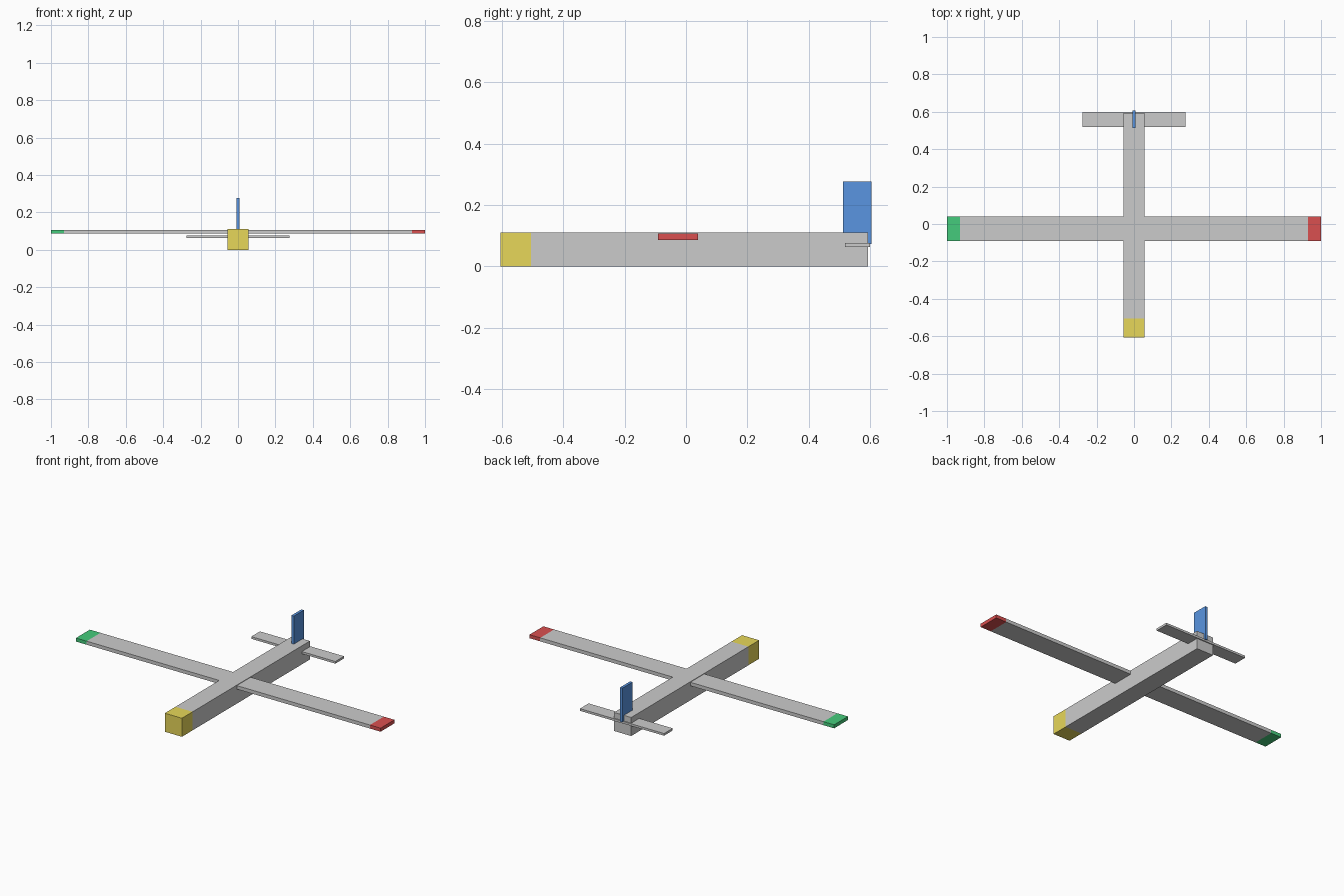
import bpy, bmesh
from mathutils import Vector

if "Cube" in bpy.data.objects:
    bpy.data.objects.remove(bpy.data.objects["Cube"])


def paint(name, rgb):
    m = bpy.data.materials.new(name)
    m.diffuse_color = (*rgb, 1)
    m.use_nodes = True
    m.node_tree.nodes["Principled BSDF"].inputs["Base Color"].default_value = m.diffuse_color
    return m


grey = paint("grey", (0.6, 0.6, 0.6))
yellow = paint("yellow", (0.8, 0.68, 0.1))
red = paint("red", (0.7, 0.08, 0.08))
green = paint("green", (0.06, 0.6, 0.2))
blue = paint("blue", (0.1, 0.3, 0.75))


def box(name, lo, hi, mats, axis=0, cuts=()):
    """Box from corner to corner; cuts along the axis separate the colour sections."""
    lo, hi = Vector(lo), Vector(hi)
    bm = bmesh.new()
    bmesh.ops.create_cube(bm, size=1)
    for v in bm.verts:
        v.co = (lo + hi) / 2 + v.co * (hi - lo)
    normal = Vector((0, 0, 0))
    normal[axis] = 1
    for c in cuts:
        geom = bm.verts[:] + bm.edges[:] + bm.faces[:]
        bmesh.ops.bisect_plane(bm, geom=geom, plane_co=normal * c, plane_no=normal)
    for f in bm.faces:
        f.material_index = sum(f.calc_center_median()[axis] > c for c in cuts)
    mesh = bpy.data.meshes.new(name)
    bm.to_mesh(mesh)
    bm.free()
    for m in mats:
        mesh.materials.append(m)
    ob = bpy.data.objects.new(name, mesh)
    bpy.context.collection.objects.link(ob)
    return ob


# Square body with a yellow nose section
box("fuselage", (-0.056, -0.606, 0), (0.056, 0.594, 0.11), [yellow, grey], 1, [-0.506])
# Full-span wing with coloured tips
box("wing", (-1, -0.091, 0.086), (1, 0.039, 0.107), [green, grey, red], 0, [-0.93, 0.93])
# Tail surfaces
box("tailplane", (-0.276, 0.519, 0.063), (0.276, 0.6, 0.076), [grey])
box("tail_fin", (-0.008, 0.512, 0.073), (0.008, 0.606, 0.276), [blue])
